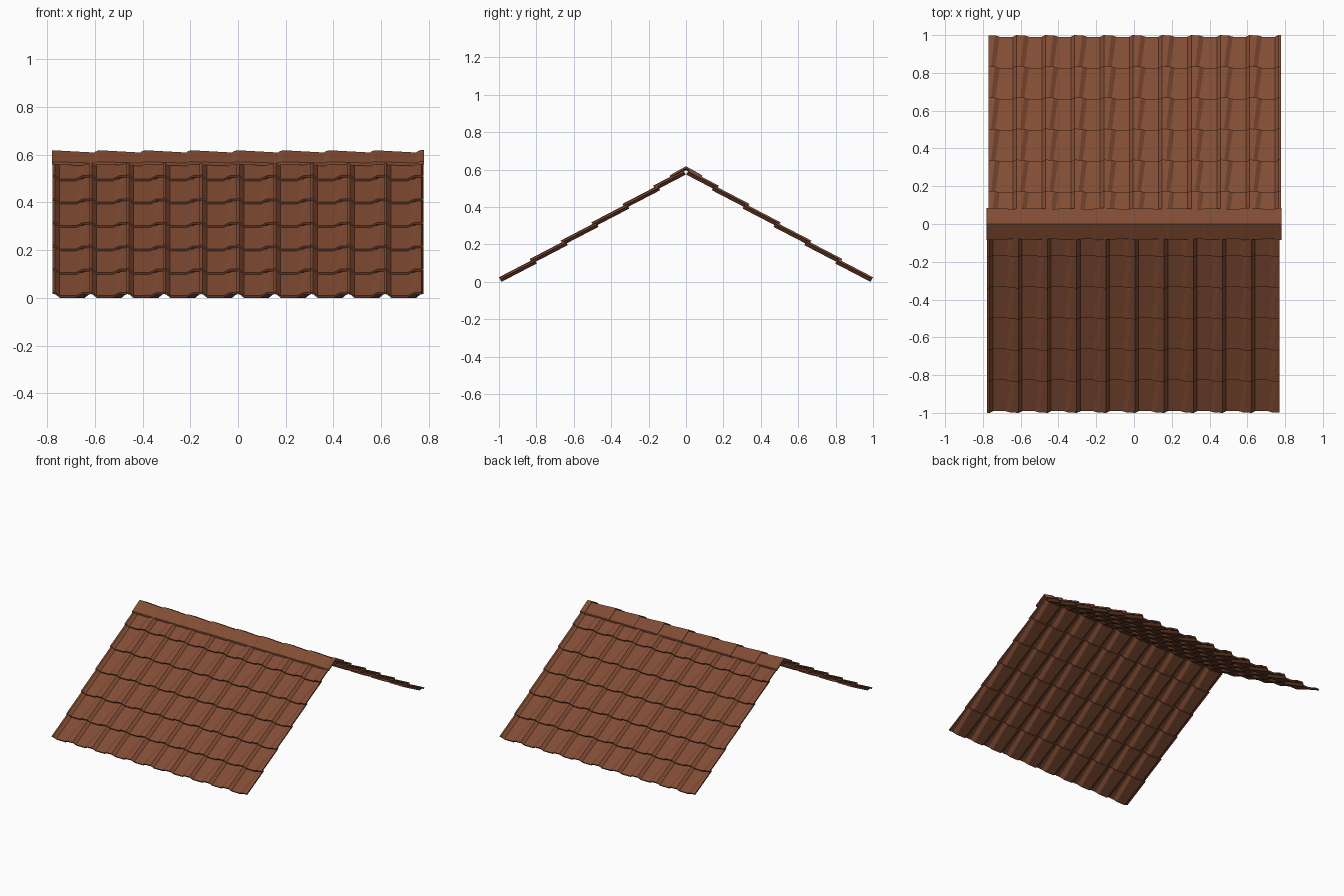
import bpy, math

if "Cube" in bpy.data.objects:
    bpy.data.objects.remove(bpy.data.objects["Cube"])

ANGLE = math.radians(30.7)
COLS, ROWS = 10, 6
PITCH = 0.1543          # column spacing
STEP = 0.165 / math.cos(ANGLE)   # row spacing along the slope
OVERLAP, LIFT, THICK, CREST = 0.02, 0.012, 0.010, 0.018
Y0, Z0, X0 = -0.98, -0.0103, -0.778
SLOPE_LEN = -Y0 / math.cos(ANGLE)

clay = bpy.data.materials.new("terracotta_brown")
clay.diffuse_color = (0.22, 0.072, 0.034, 1)
clay.use_nodes = True
clay.node_tree.nodes["Principled BSDF"].inputs["Base Color"].default_value = clay.diffuse_color


def make_object(name, verts, faces):
    mesh = bpy.data.meshes.new(name)
    mesh.from_pydata(verts, [], faces)
    mesh.materials.append(clay)
    mesh.update()
    obj = bpy.data.objects.new(name, mesh)
    bpy.context.collection.objects.link(obj)
    return obj


def add_loft(verts, faces, rings):
    """Join closed cross-sections into one capped solid."""
    base, n = len(verts), len(rings[0])
    for ring in rings:
        verts.extend(ring)
    for r in range(len(rings) - 1):
        a, b = base + r * n, base + (r + 1) * n
        for i in range(n):
            j = (i + 1) % n
            faces.append((a + i, a + j, b + j, b + i))
    # caps as quads between the upper and lower skins
    last = base + (len(rings) - 1) * n
    for i in range(n // 2 - 1):
        faces.append((base + i, base + n - 1 - i, base + n - 2 - i, base + i + 1))
        faces.append((last + i, last + i + 1, last + n - 2 - i, last + n - 1 - i))


def tile_ring(x, s, h, t):
    """Tile section at slope distance s; t = 0 at the lower end, 1 at the top."""
    prof = [(0, CREST), (0.012, CREST), (0.031, 0),
            (0.100 + 0.028 * t, 0), (0.126 + 0.022 * t, CREST - 0.003),
            (PITCH + 0.004, CREST - 0.003)]
    pts = [(u, v + THICK) for u, v in prof] + [(u, v) for u, v in reversed(prof)]
    c, sn = math.cos(ANGLE), math.sin(ANGLE)
    return [(x + u, Y0 + s * c - (h + v) * sn, Z0 + s * sn + (h + v) * c) for u, v in pts]


# Roof slopes: the rear one is the front one turned half way round
for name, sign in (("front_roof_tiles", 1), ("rear_roof_tiles", -1)):
    verts, faces = [], []
    for row in range(ROWS):
        for col in range(COLS):
            s0 = row * STEP
            s1 = min(s0 + STEP + OVERLAP, SLOPE_LEN)
            t = (s1 - s0) / (STEP + OVERLAP)
            x = X0 + col * PITCH
            add_loft(verts, faces, [tile_ring(x, s0, LIFT, 0),
                                    tile_ring(x, s1, LIFT * (1 - t), t)])
    make_object(name, [(sign * x, sign * y, z) for x, y, z in verts], faces)


# Ridge caps: each starts with a raised lip and falls towards the next
def ridge_ring(x, k):
    w, top, edge = 0.078 + 0.007 * k, 0.608 + 0.010 * k, 0.564 + 0.006 * k
    pts = [(-w, edge), (0, top), (w, edge)]
    return [(x, y, z) for y, z in pts] + [(x, y, z - 0.012) for y, z in reversed(pts)]


verts, faces = [], []
SPAN, LIP = 0.1925, 0.016
for i in range(9):
    a = -0.792 + i * SPAN
    keys = [(a, 0.3), (a + LIP, 1), (a + SPAN + 0.004, 0)]
    if i == 0:
        keys = [(-0.78, 1), keys[2]]
    if i == 8:
        keys = [keys[0], keys[1], (0.78, 1)]
    add_loft(verts, faces, [ridge_ring(x, k) for x, k in keys])
make_object("ridge_caps", verts, faces)

# Make every surface face outwards
import bmesh
for obj in bpy.context.collection.objects:
    bm = bmesh.new()
    bm.from_mesh(obj.data)
    bmesh.ops.recalc_face_normals(bm, faces=bm.faces)
    bm.to_mesh(obj.data)
    bm.free()
